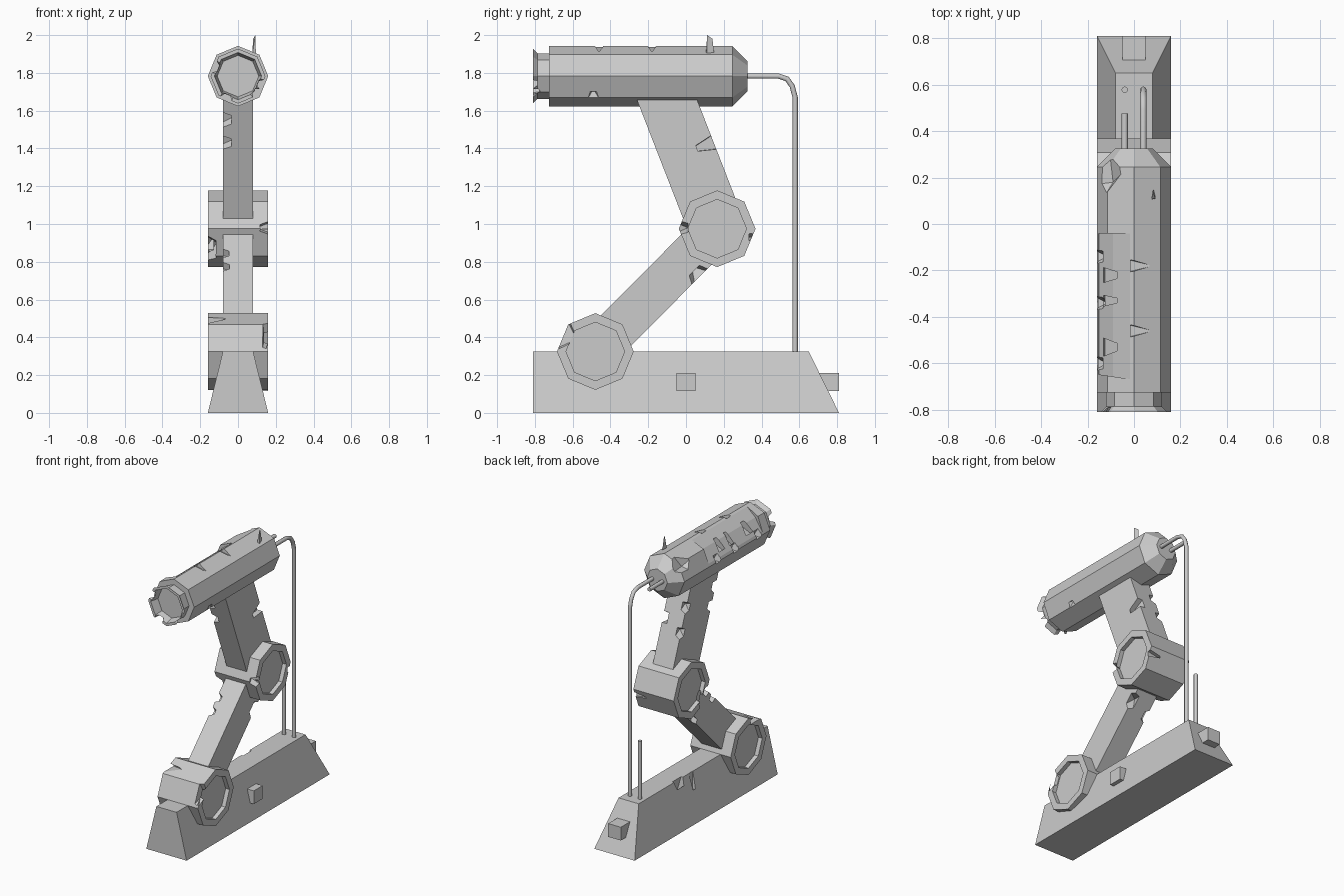
import bpy, bmesh, math
from mathutils import Vector as V

if "Cube" in bpy.data.objects:
    bpy.data.objects.remove(bpy.data.objects["Cube"])


def make(name, verts, faces):
    me = bpy.data.meshes.new(name)
    bm = bmesh.new()
    vs = [bm.verts.new(v) for v in verts]
    for f in faces:
        bm.faces.new([vs[i] for i in f])
    bmesh.ops.recalc_face_normals(bm, faces=bm.faces)
    bm.to_mesh(me)
    bm.free()
    ob = bpy.data.objects.new(name, me)
    bpy.context.collection.objects.link(ob)
    return ob


def loft(name, rings):
    """Skin a list of equal-length closed rings, capping both ends."""
    n = len(rings[0])
    faces = [list(range(n)), list(range((len(rings) - 1) * n, len(rings) * n))]
    for r in range(len(rings) - 1):
        for i in range(n):
            j = (i + 1) % n
            faces.append([r * n + i, r * n + j, (r + 1) * n + j, (r + 1) * n + i])
    return make(name, [p for r in rings for p in r], faces)


def box(name, x0, x1, y0, y1, z0, z1):
    return loft(name, [[(x0, y0, z), (x1, y0, z), (x1, y1, z), (x0, y1, z)] for z in (z0, z1)])


def slab(name, yz, hx):
    return loft(name, [[(x, y, z) for y, z in yz] for x in (-hx, hx)])


def spin8(name, centre, axis, profile):
    """Octagonal solid: profile holds (offset along axis, radius)."""
    c = V(centre)
    rings = []
    for o, r in profile:
        ring = []
        for k in range(8):
            a, b = r * math.cos(k * math.pi / 4), r * math.sin(k * math.pi / 4)
            ring.append(c + (V((o, a, b)) if axis == 'x' else V((a, o, b))))
        rings.append(ring)
    return loft(name, rings)


def cut(ob, cutter):
    m = ob.modifiers.new("damage", 'BOOLEAN')
    m.operation, m.solver, m.object = 'DIFFERENCE', 'EXACT', cutter
    dg = bpy.context.evaluated_depsgraph_get()
    me = bpy.data.meshes.new_from_object(ob.evaluated_get(dg))
    ob.modifiers.clear()
    ob.data = me
    bpy.data.objects.remove(cutter)


def notch(ob, p, d, e, h):
    """Pyramid-shaped bite at p going inward along d; e = half width, h = half height."""
    p, d, e = V(p), V(d), V(e)
    t = d.cross(e).normalized() * h
    b = p - d * 0.3
    e, t = e * 1.3, t * 1.3
    cut(ob, make("cutter", [b + e + t, b - e + t, b - e - t, b + e - t, p + d],
                 [(0, 1, 2, 3), (0, 1, 4), (1, 2, 4), (2, 3, 4), (3, 0, 4)]))


# Sloped base block with two small studs
base = loft("base", [
    [(-.16, -.81, 0), (.16, -.81, 0), (.16, .81, 0), (-.16, .81, 0)],
    [(-.08, -.81, .325), (.08, -.81, .325), (.08, .65, .325), (-.08, .65, .325)]])
notch(base, (-.09, .2, .32), (.06, -.02, -.18), (0, .05, 0), .025)
notch(base, (-.10, .06, .29), (.01, .0, -.2), (0, .02, 0), .02)
box("side_stud", .08, .16, -.05, .05, .115, .21)
box("rear_stud", -.05, .05, .66, .81, .115, .21)

# Octagonal joints with recessed caps
J1, J2 = V((0, -.48, .325)), V((0, .165, .975))
cap = [(-.13, .155), (-.16, .155), (-.16, .203), (.16, .203), (.16, .155), (.13, .155)]
lower_joint = spin8("lower_joint", J1, 'x', cap)
upper_joint = spin8("upper_joint", J2, 'x', cap)
notch(lower_joint, (-.16, -.56, .49), (.11, 0, .01), (0, .06, 0), .015)
notch(lower_joint, (.16, -.63, .41), (-.02, .05, -.02), (0, .02, .06), .03)
notch(upper_joint, (-.16, .01, .86), (.05, .05, .04), (.0, -.06, .08), .05)
notch(upper_joint, (.16, -.03, .98), (-.06, .04, 0), (0, 0, .035), .05)
notch(upper_joint, (.13, .36, .93), (-.08, -.03, 0), (0, 0, .015), .03)


# Arm segments
def arm(name, a, b, w):
    n = (b - a).normalized()
    s = V((0, -n.z, n.y)) * w / 2
    return slab(name, [(p.y, p.z) for p in (a + s, b + s, b - s, a - s)], .08)


lower_arm = arm("lower_arm", J1, J2, .226)
upper_arm = arm("upper_arm", J2, V((0, -.125, 1.72)), .297)
for y, z in ((-.12, .84), (-.19, .77)):
    notch(lower_arm, (-.08, y, z), (.05, .02, -.02), (0, .022, .022), .04)
notch(lower_arm, (.08, .07, .725), (-.06, -.04, .05), (0, .04, .04), .04)
notch(lower_arm, (-.08, .03, .68), (.05, -.03, .03), (0, .03, .03), .03)
for z, h in ((1.55, .04), (1.43, .035)):
    y = .0 - (z - .98) * .388
    notch(upper_arm, (-.08, y, z), (.06, .05, .02), (0, -.015, h), .05)
notch(upper_arm, (.08, .14, 1.43), (-.03, -.14, -.05), (0, -.012, .035), .04)
for z in (1.52, 1.36):
    notch(upper_arm, (-.08, .37 - (z - .85) * .388, z), (.05, -.06, 0), (0, -.015, .035), .04)

# Octagonal head: tapered rear, stepped and flared hollow muzzle
head = spin8("head", (0, 0, 1.783), 'y', [
    (.325, .08), (.245, .16), (-.725, .16), (-.725, .12), (-.785, .12),
    (-.81, .145), (-.81, .125), (-.75, .11)])
# crushed panel on the upper left
sec = [(-.005, 1.945), (-.09, 1.882), (-.15, 1.80), (-.2, 1.85), (-.15, 1.99)]
cut(head, loft("cutter", [[(x, y - x * k, z) for x, z in sec]
                          for y, k in ((-.04, -.0), (-.67, .15))]))
for y, w in ((-.22, .025), (-.33, .018), (-.53, .03)):
    notch(head, (-.11, y, 1.86), (.1, 0, .03), (0, w, 0), .04)
for y in (-.14, -.34, -.6):
    notch(head, (-.155, y, 1.80), (.04, 0, -.02), (0, .03, 0), .04)
# ridge nicks and side dents
for y in (-.46, -.18):
    notch(head, (.01, y, 1.94), (.07, 0, -.025), (0, .02, 0), .025)
notch(head, (.14, -.49, 1.665), (-.04, 0, .05), (0, .04, 0), .03)
notch(head, (-.13, .2, 1.89), (.04, -.02, -.04), (.06, .08, .02), .08)
# broken muzzle rim
for x, z, e in ((.12, 1.74, (.01, 0, .025)), (-.06, 1.67, (.03, 0, -.01)),
                (-.12, 1.83, (.01, 0, .03)), (.09, 1.70, (.02, 0, .02))):
    notch(head, (x, -.81, z), (0, .045, 0), e, .03)

# Torn shard on the head
make("antenna_shard", [(.075, .105, 1.89), (.095, .11, 1.89), (.085, .15, 1.89),
                       (.08, .14, 1.98), (.092, .112, 2.0)],
     [(0, 1, 2), (0, 1, 4), (1, 2, 3, 4), (0, 2, 3), (0, 3, 4)])


# Pipes: one whole, one snapped into two pieces
def pipe(name, x, yz):
    cu = bpy.data.curves.new(name, 'CURVE')
    cu.dimensions = '3D'
    cu.bevel_depth, cu.bevel_resolution, cu.use_fill_caps = .014, 2, True
    sp = cu.splines.new('POLY')
    sp.points.add(len(yz) - 1)
    for p, (y, z) in zip(sp.points, yz):
        p.co = (x, y, z, 1)
    ob = bpy.data.objects.new(name, cu)
    bpy.context.collection.objects.link(ob)
    me = bpy.data.meshes.new_from_object(
        ob.evaluated_get(bpy.context.evaluated_depsgraph_get()))
    bpy.data.objects.remove(ob)
    bpy.context.collection.objects.link(bpy.data.objects.new(name, me))


pipe("whole_pipe", .04, [(.3, 1.783), (.49, 1.783), (.535, 1.768), (.562, 1.73),
                         (.578, 1.67), (.578, .3)])
pipe("broken_pipe_top", -.04, [(.3, 1.783), (.475, 1.783)])
pipe("broken_pipe_stub", -.04, [(.578, .3), (.578, .74)])
